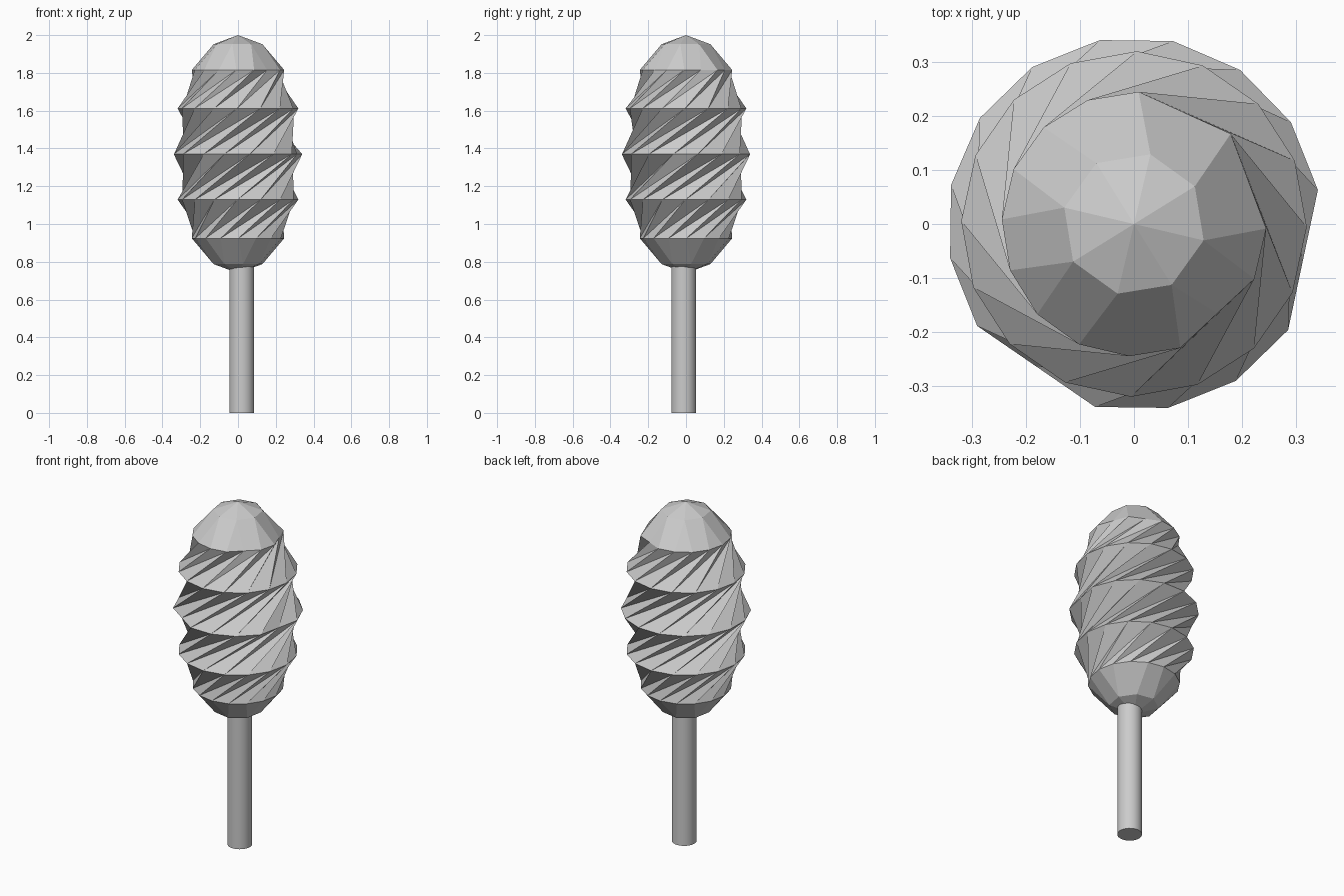
import bpy, bmesh
from math import sin, cos, pi, radians
from mathutils import Vector

cube = bpy.data.objects.get("Cube")
if cube:
    bpy.data.objects.remove(cube)

grey = bpy.data.materials.new("plain grey")
grey.use_nodes = True
colour = (0.6, 0.6, 0.6, 1)
grey.diffuse_color = colour
grey.node_tree.nodes["Principled BSDF"].inputs["Base Color"].default_value = colour

SIDES = 16
STEP = 360 / SIDES
MIDDLE, HEIGHT, RADIUS = 1.37, 0.63, 0.346


def ring(bm, level, start, sides=SIDES, flat=()):
    """One ring of the egg, level in eighths of a half turn above the middle.
    Vertices listed in flat are pulled in to the chord of their neighbours."""
    lift = level * pi / 8
    verts = []
    for i in range(sides):
        a = radians(start + i * 360 / sides)
        r = RADIUS * cos(lift) * (cos(radians(STEP)) if i in flat else 1)
        verts.append(bm.verts.new((r * cos(a), r * sin(a), MIDDLE + HEIGHT * sin(lift))))
    return verts


def cap(bm, rim, level, start):
    """Eight-sided dome end joined to a sixteen-sided rim."""
    inner = ring(bm, level, start + STEP / 2, SIDES // 2)
    pole = bm.verts.new((0, 0, MIDDLE + (HEIGHT if level > 0 else -HEIGHT)))
    for i, v in enumerate(inner):
        nxt = inner[(i + 1) % len(inner)]
        a, b, c = (rim[(2 * i + k) % SIDES] for k in range(3))
        bm.faces.new((v, a, b))
        bm.faces.new((v, b, c, nxt))
        bm.faces.new((pole, v, nxt))


# Twisted head: five rings joined by pleated bands
bm = bmesh.new()
starts = [-89.5, -45.5, 10.5, 66.5, 110.5]
flats = [(), (), (10, 15), (), (9, 12, 14)]
rings = [ring(bm, k - 2, starts[k], flat=flats[k]) for k in range(5)]
for low, high in zip(rings, rings[1:]):
    for i in range(SIDES):
        j = (i + 1) % SIDES
        bm.faces.new((low[i], low[j], high[j]))
        bm.faces.new((low[i], high[j], high[i]))
cap(bm, rings[-1], 3, starts[-1])
cap(bm, rings[0], -3, starts[0])
bmesh.ops.recalc_face_normals(bm, faces=bm.faces)
mesh = bpy.data.meshes.new("twisted_head")
bm.to_mesh(mesh)
bm.free()
mesh.materials.append(grey)
head = bpy.data.objects.new("twisted_head", mesh)
bpy.context.collection.objects.link(head)

# Round stick
length = 0.82
bpy.ops.mesh.primitive_cylinder_add(vertices=32, radius=0.066, depth=length,
                                    location=(0.02, -0.012, length / 2))
stick = bpy.context.object
stick.name = "stick"
stick.data.materials.append(grey)
bpy.ops.object.shade_smooth_by_angle(angle=radians(40))
